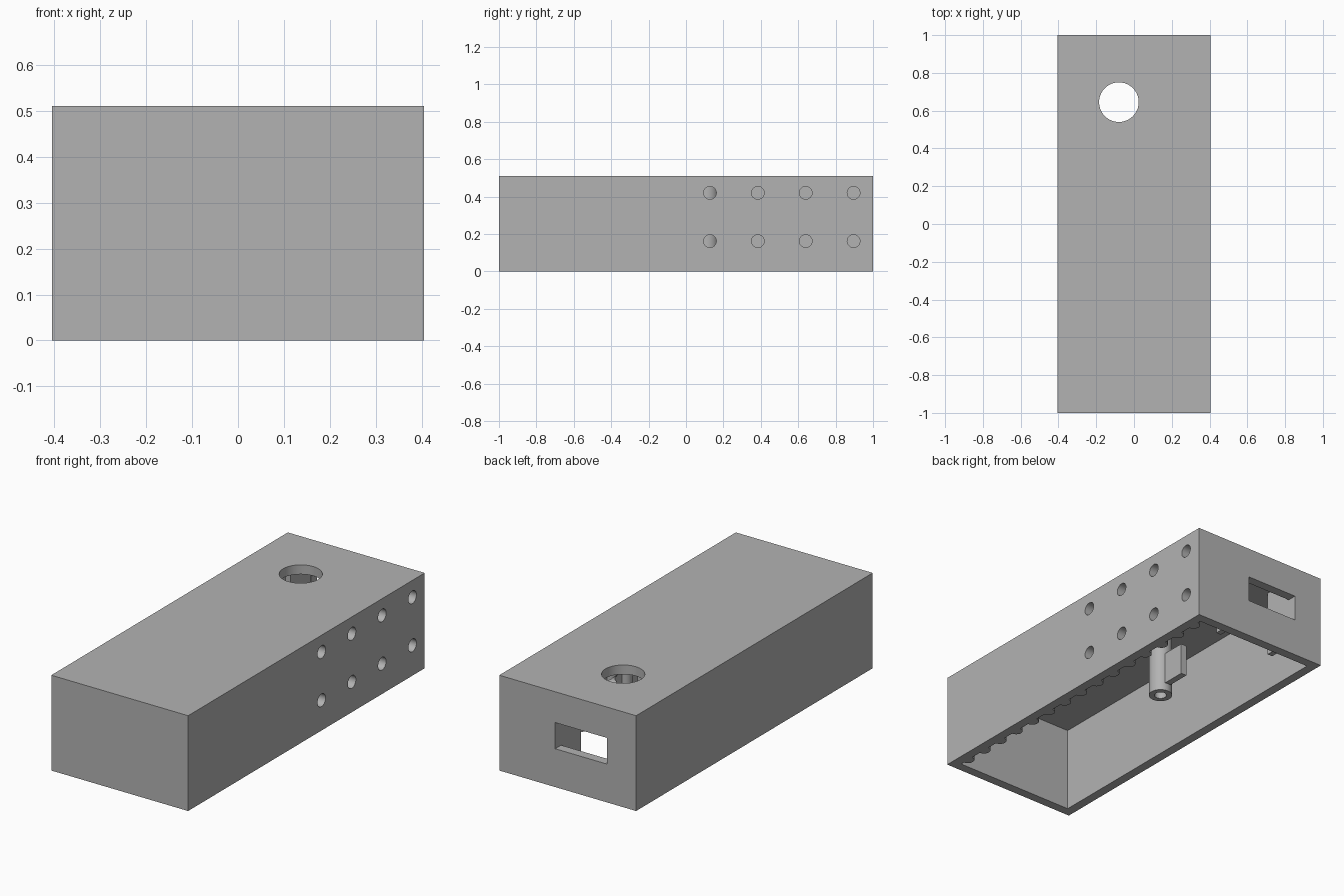
import bpy, bmesh, math
from mathutils import Matrix, Vector

if "Cube" in bpy.data.objects:
    bpy.data.objects.remove(bpy.data.objects["Cube"], do_unlink=True)

grey = bpy.data.materials.new("plain_grey")
grey.use_nodes = True
GREY = (0.45, 0.45, 0.45, 1)
grey.diffuse_color = GREY
grey.node_tree.nodes["Principled BSDF"].inputs["Base Color"].default_value = GREY

# Overall sizes
HALF_X, HALF_Y, HEIGHT, WALL = 0.405, 1.0, 0.51, 0.05
IN_X, IN_Y, CEILING = HALF_X - WALL, HALF_Y - WALL, HEIGHT - WALL
PITCH = 0.128          # rib spacing; side holes use every second rib
AXIS_X = -0.08         # line of the button hole, post and socket


def finish(name, bm):
    bmesh.ops.recalc_face_normals(bm, faces=bm.faces[:])
    mesh = bpy.data.meshes.new(name)
    bm.to_mesh(mesh)
    bm.free()
    obj = bpy.data.objects.new(name, mesh)
    bpy.context.collection.objects.link(obj)
    mesh.materials.append(grey)
    return obj


def box(name, low, high):
    low, high = Vector(low), Vector(high)
    bm = bmesh.new()
    place = Matrix.Translation((low + high) / 2) @ Matrix.Diagonal((*(high - low), 1))
    bmesh.ops.create_cube(bm, size=1, matrix=place)
    return finish(name, bm)


def cylinder(name, centre, radius, depth, along_x=False):
    bm = bmesh.new()
    place = Matrix.Translation(centre)
    if along_x:
        place = place @ Matrix.Rotation(math.pi / 2, 4, "Y")
    bmesh.ops.create_cone(bm, cap_ends=True, segments=40, radius1=radius,
                          radius2=radius, depth=depth, matrix=place)
    return finish(name, bm)


def prism(name, outline, bottom, top):
    bm = bmesh.new()
    face = bm.faces.new([bm.verts.new((x, y, bottom)) for x, y in outline])
    out = bmesh.ops.extrude_face_region(bm, geom=[face])
    bmesh.ops.translate(bm, vec=(0, 0, top - bottom),
                        verts=[v for v in out["geom"] if isinstance(v, bmesh.types.BMVert)])
    return finish(name, bm)


def cut(target, cutter):
    cutter.hide_render = True
    mod = target.modifiers.new("cut", "BOOLEAN")
    mod.operation, mod.solver, mod.object = "DIFFERENCE", "EXACT", cutter
    bpy.context.view_layer.objects.active = target
    bpy.ops.object.modifier_apply(modifier=mod.name)
    bpy.data.objects.remove(cutter, do_unlink=True)


def smooth(obj):
    bpy.ops.object.select_all(action="DESELECT")
    obj.select_set(True)
    bpy.context.view_layer.objects.active = obj
    bpy.ops.object.shade_smooth_by_angle(angle=math.radians(30))


# Housing, hollowed from below with round ribs left along one long wall
housing = box("housing", (-HALF_X, -HALF_Y, 0), (HALF_X, HALF_Y, HEIGHT))
outline = [(IN_X, IN_Y), (-IN_X, IN_Y), (-IN_X, -IN_Y), (IN_X, -IN_Y)]
RIB, STEPS = 0.033, 10
for i in range(-7, 8):
    for s in range(STEPS + 1):
        a = math.pi * s / STEPS
        outline.append((IN_X - RIB * math.sin(a), i * PITCH - RIB * math.cos(a)))
cut(housing, prism("cavity", outline, -0.1, CEILING))

# Button hole in the top
cut(housing, cylinder("button_hole", (AXIS_X, 0.645, HEIGHT), 0.105, 0.2))

# Socket window in the back
cut(housing, box("socket_window", (AXIS_X - 0.154, 0.9, 0.205), (AXIS_X + 0.154, 1.1, 0.345)))

# Two rows of side holes
for i in (1, 3, 5, 7):
    for z in (0.162, 0.42):
        cut(housing, cylinder("side_hole", (HALF_X - 0.03, i * PITCH, z), 0.034, 0.2, True))
smooth(housing)

# Hollow screw post hanging from the ceiling
POST_Y, POST_LOW = 0.115, 0.095
post = cylinder("screw_post", (AXIS_X, POST_Y, (POST_LOW + CEILING) / 2), 0.059,
                CEILING - POST_LOW)
cut(post, cylinder("screw_hole", (AXIS_X, POST_Y, POST_LOW), 0.031, 0.5))
smooth(post)

# Stop plate on the post
box("stop_plate", (AXIS_X - 0.017, POST_Y + 0.05, 0.137), (AXIS_X + 0.017, 0.30, 0.31))

# Guides beside the socket window
for name, side in (("left_guide", 1), ("right_guide", -1)):
    a, b = sorted((AXIS_X + side * 0.156, AXIS_X + side * 0.186))
    box(name, (a, 0.78, 0.1), (b, IN_Y, CEILING))
